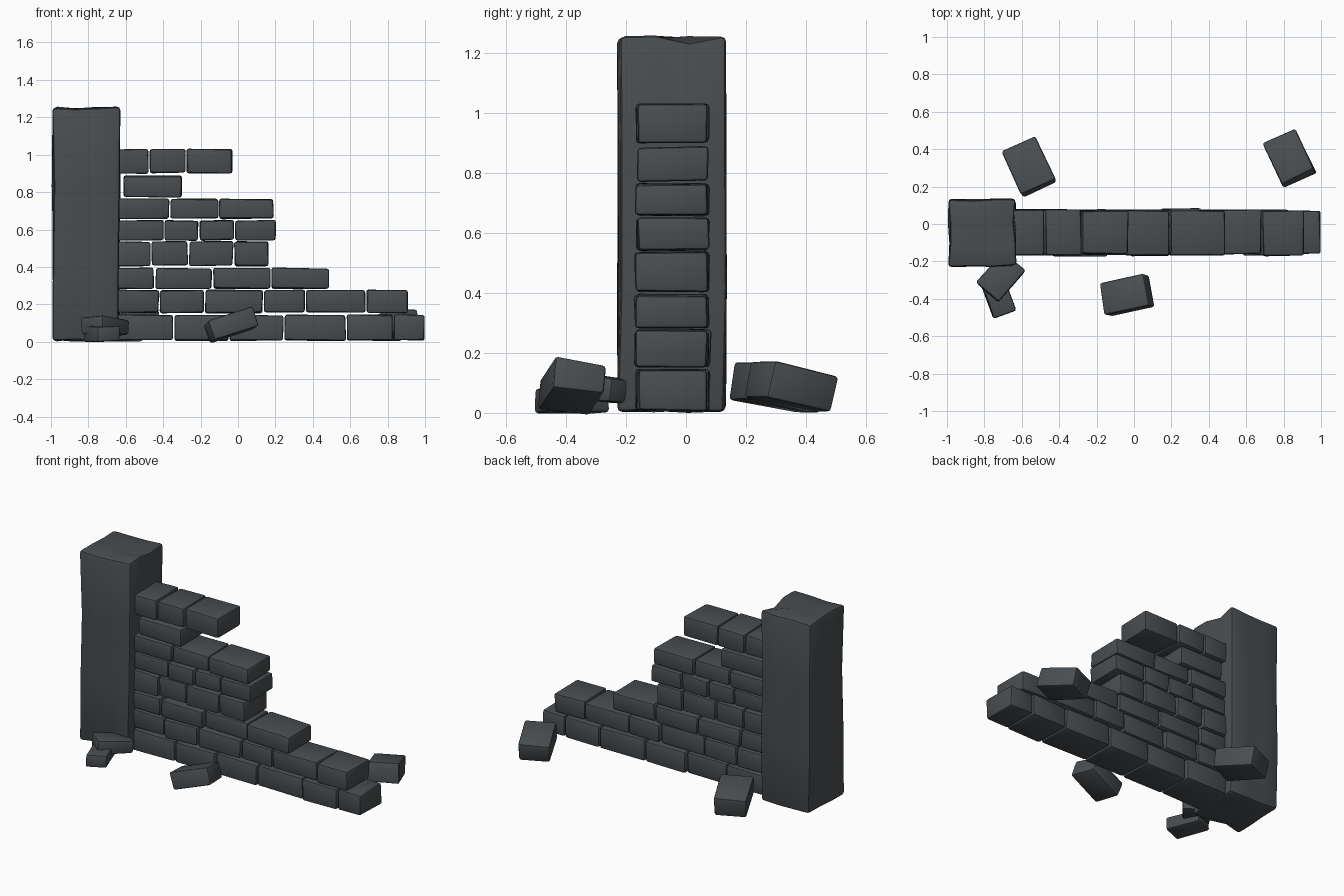
import bpy, bmesh, math, random
from mathutils import Matrix, Vector, Euler

if "Cube" in bpy.data.objects:
    bpy.data.objects.remove(bpy.data.objects["Cube"])

random.seed(4)
stone = bpy.data.materials.new("dark slate stone")
stone.diffuse_color = (0.066, 0.075, 0.082, 1)
stone.use_nodes = True
stone.node_tree.nodes["Principled BSDF"].inputs["Base Color"].default_value = stone.diffuse_color


def block(name, size, centre, rot=(0, 0, 0), jitter=0.005, bevel=0.012, cuts=0):
    """Rough hewn block: box with uneven corners and worn edges."""
    bm = bmesh.new()
    bmesh.ops.create_cube(bm, size=1)
    if cuts:
        bmesh.ops.subdivide_edges(bm, edges=bm.edges[:], cuts=cuts, use_grid_fill=True)
    bmesh.ops.scale(bm, vec=Vector(size), verts=bm.verts)
    # remember the box edges before roughening
    sharp = [e for e in bm.edges if e.calc_face_angle(0) > 1]
    for v in bm.verts:
        v.co += Vector([random.uniform(-jitter, jitter) for _ in range(3)])
    bmesh.ops.bevel(bm, geom=sharp, offset=bevel, segments=2, profile=0.5,
                    affect='EDGES', clamp_overlap=True)
    bmesh.ops.recalc_face_normals(bm, faces=bm.faces)
    me = bpy.data.meshes.new(name)
    bm.to_mesh(me)
    bm.free()
    me.materials.append(stone)
    ob = bpy.data.objects.new(name, me)
    ob.matrix_world = (Matrix.Translation(centre)
                       @ Euler([math.radians(a) for a in rot]).to_matrix().to_4x4())
    bpy.context.collection.objects.link(ob)
    bpy.ops.object.select_all(action='DESELECT')
    ob.select_set(True)
    bpy.context.view_layer.objects.active = ob
    bpy.ops.object.shade_smooth_by_angle(angle=math.radians(35))
    return ob


# Corner pillar
block("pillar", (0.355, 0.355, 1.245), (-0.812, -0.047, 0.629),
      jitter=0.007, bevel=0.018, cuts=2)

# Wall courses: bottom z, top z, start x, then the right end of each brick
courses = [
    (0.005, 0.145, -0.66, (-0.345, -0.05, 0.245, 0.58, 0.828, 1.0)),
    (0.153, 0.277, -0.66, (-0.42, -0.18, 0.135, 0.36, 0.685, 0.91)),
    (0.283, 0.395, -0.66, (-0.445, -0.135, 0.177, 0.49)),
    (0.403, 0.538, -0.66, (-0.465, -0.265, -0.022, 0.168)),
    (0.541, 0.650, -0.66, (-0.395, -0.208, -0.018, 0.203)),
    (0.656, 0.764, -0.66, (-0.365, -0.102, 0.195)),
    (0.770, 0.888, -0.615, (-0.298,)),
    (0.900, 1.030, -0.66, (-0.475, -0.277, -0.028)),
]
for r, (z0, z1, x, ends) in enumerate(courses):
    for i, end in enumerate(ends):
        depth = random.uniform(0.228, 0.245)
        y = -0.045 + random.uniform(-0.006, 0.006)
        block(f"wall_brick_{r + 1}_{i + 1}", (end - x - 0.008, depth, z1 - z0 - 0.003),
              ((x + end) / 2, y, (z0 + z1) / 2), jitter=0.004)
        x = end

# Fallen bricks: size, centre, rotation in degrees
fallen = [
    ((0.20, 0.255, 0.125), (-0.56, 0.305, 0.085), (-10, 0, 25)),
    ((0.19, 0.245, 0.125), (0.832, 0.353, 0.086), (-12, 0, 25)),
    ((0.255, 0.175, 0.105), (-0.035, -0.38, 0.087), (-9, -18, 12)),
    ((0.22, 0.16, 0.085), (-0.712, -0.285, 0.08), (-4, 5, 49)),
    ((0.13, 0.22, 0.08), (-0.727, -0.38, 0.042), (0, 0, 20)),
]
for i, (size, centre, rot) in enumerate(fallen):
    block(f"fallen_brick_{i + 1}", size, centre, rot)
